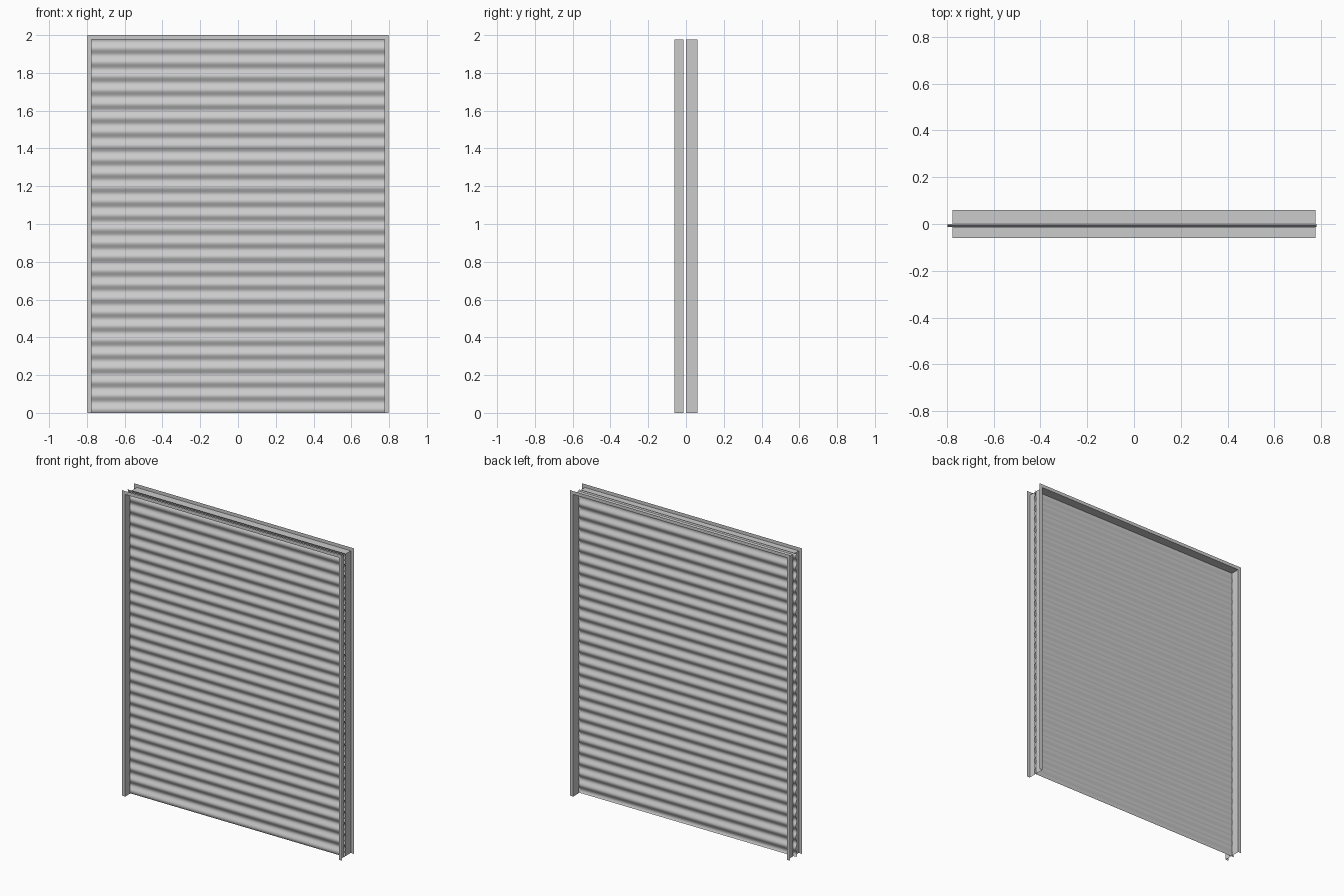
import bpy, math

if "Cube" in bpy.data.objects:
    bpy.data.objects.remove(bpy.data.objects["Cube"])

W_IN, W_OUT = 0.775, 0.797      # half widths of opening and flange
H_IN, H_OUT = 1.978, 2.0        # heights of opening and flange
DEPTH = 0.06
SLATS, STEPS = 27, 12


def make(name, verts, faces):
    me = bpy.data.meshes.new(name)
    me.from_pydata(verts, [], faces)
    me.update()
    ob = bpy.data.objects.new(name, me)
    bpy.context.collection.objects.link(ob)
    return ob


def arch(w, h, y):
    return [(-w, y, 0), (-w, y, h), (w, y, h), (w, y, 0)]


def sheet_faces(rows, n):
    return [(r * n + i, r * n + i + 1, (r + 1) * n + i + 1, (r + 1) * n + i)
            for r in range(rows - 1) for i in range(n - 1)]


# Sheet-metal angle frames: flange facing out, return running in to the curtain
for name, y_out, y_in in (("front_frame", -DEPTH, -0.012), ("back_frame", DEPTH, 0.001)):
    verts = arch(W_OUT, H_OUT, y_out) + arch(W_IN, H_IN, y_out) + arch(W_IN, H_IN, y_in)
    make(name, verts, sheet_faces(3, 4))

# Corrugated curtain of rolled slats, its ends running past the returns
rows = SLATS * STEPS + 1
top = 1.985
verts = []
for i in range(rows):
    y = -0.0055 - 0.0065 * math.sin(2 * math.pi * i / STEPS)
    z = top * i / (rows - 1)
    verts += [(-0.797, y, z), (0.78, y, z)]
curtain = make("shutter_curtain", verts, sheet_faces(rows, 2))
for p in curtain.data.polygons:
    p.use_smooth = True
